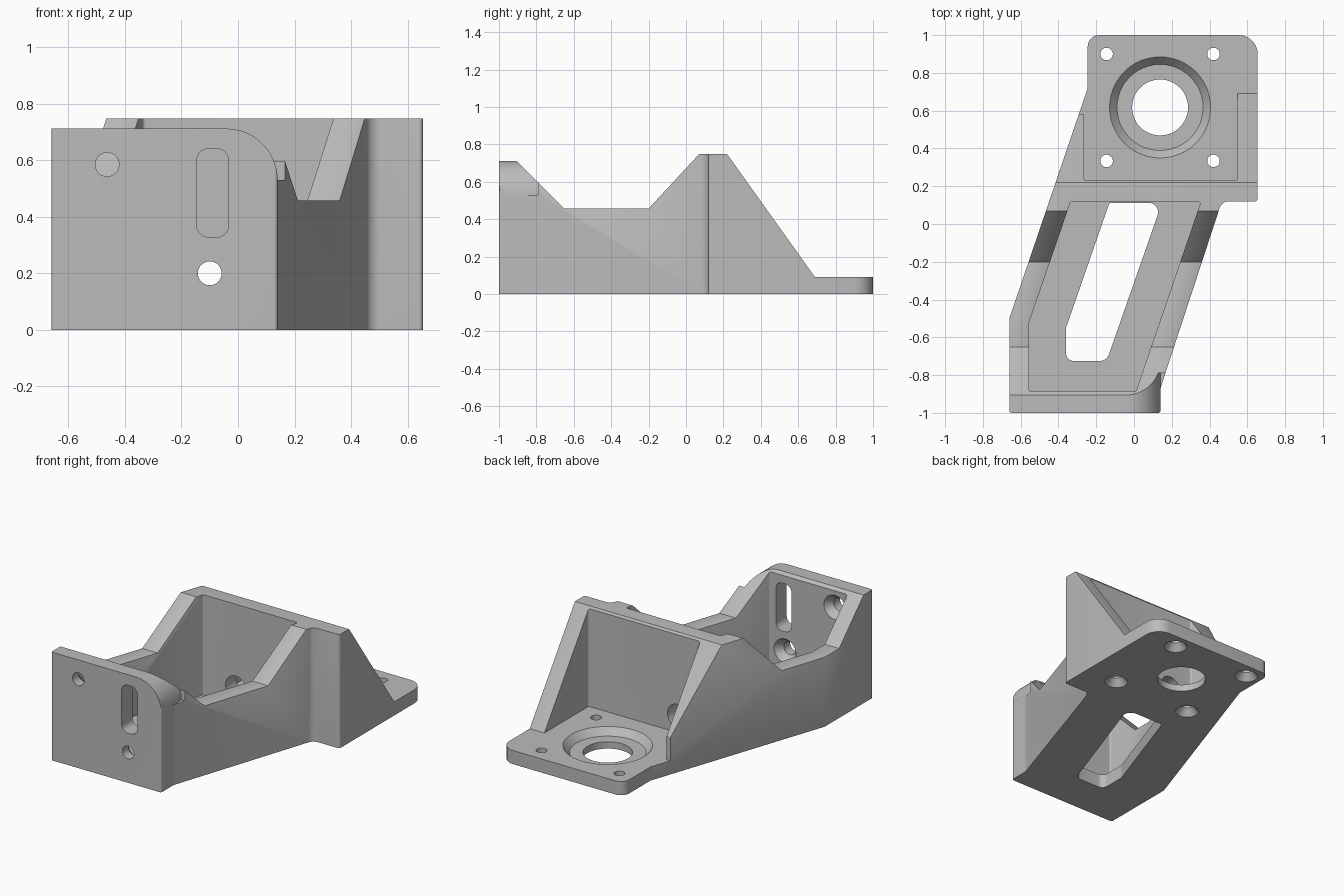
import bpy
import bmesh
import math
from mathutils import Matrix, Vector

default = bpy.data.objects.get("Cube")
if default:
    bpy.data.objects.remove(default)

grey = bpy.data.materials.new("plain grey")
grey.use_nodes = True
colour = (0.5, 0.5, 0.5, 1)
grey.diffuse_color = colour
grey.node_tree.nodes["Principled BSDF"].inputs["Base Color"].default_value = colour

AXES = {
    "X": lambda a, b, h: (h, a, b),
    "Y": lambda a, b, h: (a, h, b),
    "Z": lambda a, b, h: (a, b, h),
}


def finish(name, bm):
    bmesh.ops.recalc_face_normals(bm, faces=bm.faces)
    mesh = bpy.data.meshes.new(name)
    bm.to_mesh(mesh)
    bm.free()
    mesh.materials.append(grey)
    obj = bpy.data.objects.new(name, mesh)
    bpy.context.collection.objects.link(obj)
    return obj


def fillet(points, steps=7):
    """Round every corner that carries a radius as third value."""
    out = []
    for i, point in enumerate(points):
        p = Vector(point[:2])
        if len(point) < 3:
            out.append(p)
            continue
        u = (Vector(points[i - 1][:2]) - p).normalized()
        v = (Vector(points[(i + 1) % len(points)][:2]) - p).normalized()
        half = u.angle(v) / 2
        r = point[2]
        centre = p + (u + v).normalized() * (r / math.sin(half))
        start = p + u * (r / math.tan(half)) - centre
        end = p + v * (r / math.tan(half)) - centre
        sweep = start.angle(end)
        for k in range(steps + 1):
            t = k / steps
            w = (math.sin((1 - t) * sweep) * start + math.sin(t * sweep) * end) / math.sin(sweep)
            out.append(centre + w)
    return out


def prism(name, points, low, high, axis="Z"):
    bm = bmesh.new()
    place = AXES[axis]
    outline = fillet(points)
    rings = [[bm.verts.new(place(p.x, p.y, h)) for p in outline] for h in (low, high)]
    for ring in rings:
        bm.faces.new(ring)
    n = len(outline)
    for i in range(n):
        j = (i + 1) % n
        bm.faces.new((rings[0][i], rings[0][j], rings[1][j], rings[1][i]))
    return finish(name, bm)


def drill(name, a, b, r_low, r_high, low, high, axis="Z"):
    """Round or conical cutter along an axis."""
    bm = bmesh.new()
    turn = Matrix.Rotation(-math.pi / 2, 4, "X") if axis == "Y" else Matrix()
    spot = Matrix.Translation(AXES[axis](a, b, (low + high) / 2))
    bmesh.ops.create_cone(bm, cap_ends=True, segments=48, radius1=r_low, radius2=r_high,
                          depth=high - low, matrix=spot @ turn)
    return finish(name, bm)


def combine(body, cutter, operation="DIFFERENCE"):
    mod = body.modifiers.new("cut", "BOOLEAN")
    mod.operation = operation
    mod.solver = "EXACT"
    mod.object = cutter
    bpy.context.view_layer.objects.active = body
    bpy.ops.object.modifier_apply(modifier=mod.name)
    bpy.data.objects.remove(cutter)


# Plan outline trimmed by the side silhouette
bracket = prism("bracket_body", [
    (-0.66, -1, 0.012), (0.14, -1, 0.012), (0.14, -0.87, 0.1), (0.465, 0.12, 0.05),
    (0.655, 0.12, 0.015), (0.655, 1, 0.1), (-0.245, 1, 0.06), (-0.245, 0.72), (-0.66, -0.5)],
    0, 0.9)
combine(bracket, prism("side_silhouette", [
    (-1.1, -0.1), (1.1, -0.1), (1.1, 0.09), (0.69, 0.09), (0.22, 0.748), (0.07, 0.748),
    (-0.2, 0.457), (-0.65, 0.457), (-0.905, 0.712), (-1.1, 0.712)],
    -1, 1, "X"), "INTERSECT")

# Front and rear pockets
combine(bracket, prism("front_pocket", [
    (-0.555, -0.887, 0.012), (0.01, -0.887, 0.012), (0.355, 0.12, 0.012),
    (-0.335, 0.12, 0.012), (-0.555, -0.52)], 0.09, 1))
combine(bracket, prism("rear_pocket", [
    (-0.265, 0.23, 0.012), (0.548, 0.23, 0.012), (0.548, 1.1), (-0.4, 1.1),
    (-0.4, 0.58), (-0.265, 0.58)], 0.09, 1))

# Rounded upper corner of the front plate
combine(bracket, prism("plate_corner", [
    (0.14, 0.53), (0.4, 0.53), (0.4, 0.9), (-0.04, 0.9)]
    + [(-0.04 + 0.18 * math.sin(t), 0.53 + 0.182 * math.cos(t))
       for t in (k * math.pi / 32 for k in range(16))], -1.1, -0.79, "Y"))


# Soften the long upper rims
bm = bmesh.new()
bm.from_mesh(bracket.data)
rims = []
for e in bm.edges:
    if len(e.link_faces) == 2 and e.is_convex and e.calc_length() > 0.1:
        slopes = sorted(abs(f.normal.z) for f in e.link_faces)
        middle = (e.verts[0].co + e.verts[1].co) / 2
        if slopes[0] < 0.1 and slopes[1] > 0.3 and middle.z > 0.2 and middle.y > -0.95:
            rims.append(e)
bmesh.ops.bevel(bm, geom=rims, offset=0.012, segments=2, profile=0.5,
                affect="EDGES", clamp_overlap=True)
bm.to_mesh(bracket.data)
bm.free()

# Window in the floor
combine(bracket, prism("floor_window", [
    (-0.36, -0.725, 0.04), (-0.145, -0.725, 0.05), (0.148, 0.112, 0.05),
    (-0.13, 0.112, 0.012), (-0.36, -0.55, 0.03)], -0.1, 0.2))

# Bearing seat with chamfered recess
cx, cy = 0.138, 0.617
combine(bracket, drill("seat_recess", cx, cy, 0.228, 0.272, 0.045, 0.095))
combine(bracket, drill("seat_bore", cx, cy, 0.148, 0.148, -0.1, 0.2))

# Flange screw holes, countersunk from below
for sx in (-1, 1):
    for sy in (-1, 1):
        x, y = cx + sx * 0.283, cy + sy * 0.283
        combine(bracket, drill("flange_hole", x, y, 0.033, 0.033, -0.1, 0.2))
        combine(bracket, drill("flange_countersink", x, y, 0.078, 0.033, -0.01, 0.045))

# Front plate screw holes, countersunk from inside, and the slot
for x, z in ((-0.463, 0.585), (-0.1, 0.2)):
    combine(bracket, drill("plate_hole", x, z, 0.042, 0.042, -1.1, -0.8, "Y"))
    combine(bracket, drill("plate_countersink", x, z, 0.042, 0.085, -0.935, -0.88, "Y"))
combine(bracket, prism("plate_slot", [
    (-0.147, 0.327, 0.045), (-0.033, 0.327, 0.045), (-0.033, 0.642, 0.045),
    (-0.147, 0.642, 0.045)], -1.1, -0.8, "Y"))

# Tool access hole through the cross wall
combine(bracket, drill("access_hole", -0.1, 0.2, 0.075, 0.075, 0.05, 0.3, "Y"))

bpy.ops.object.select_all(action="DESELECT")
bracket.select_set(True)
bpy.context.view_layer.objects.active = bracket
bpy.ops.object.shade_smooth_by_angle(angle=math.radians(25))
